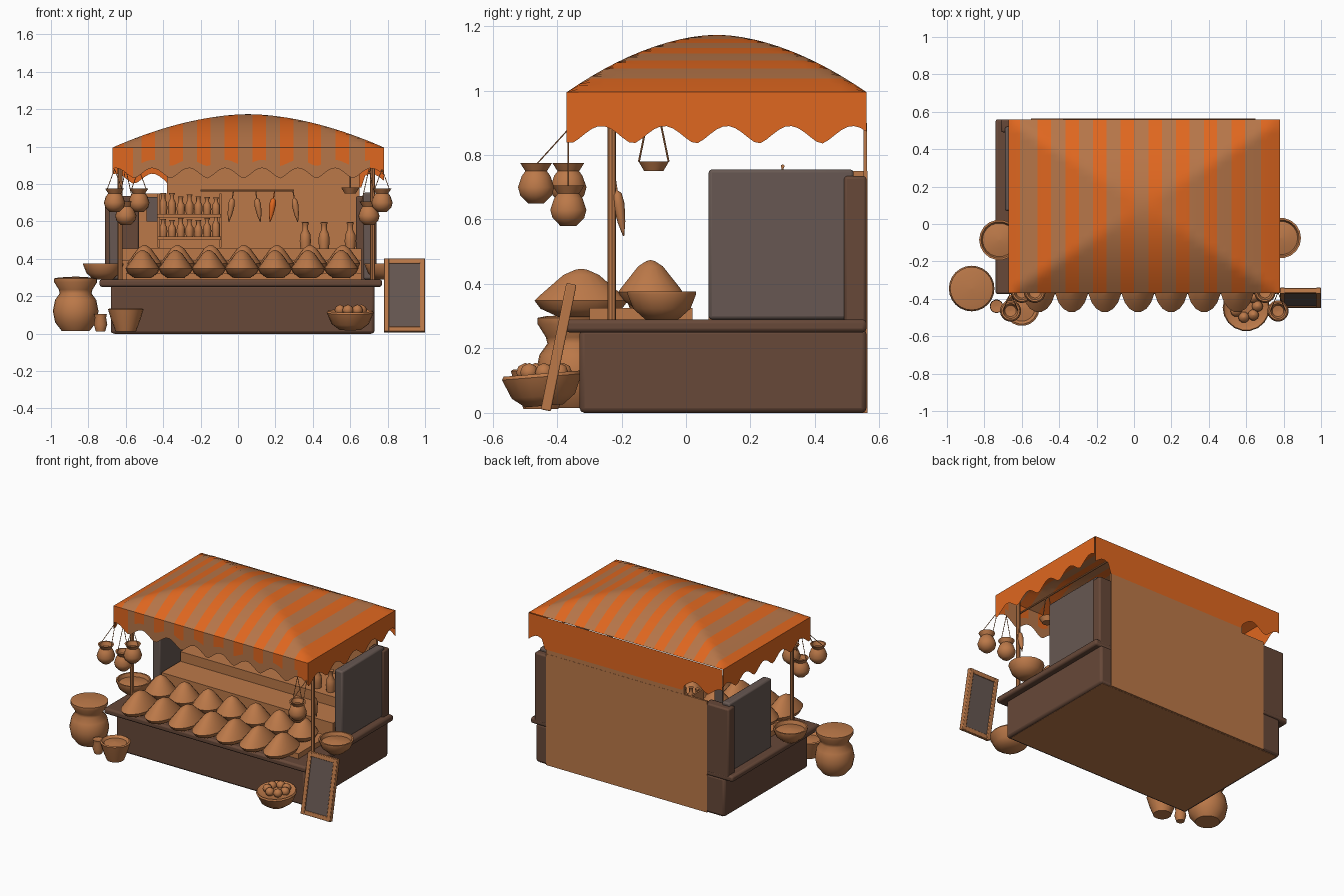
import bpy, bmesh, math, random
from mathutils import Vector, Matrix

random.seed(4)
old = bpy.data.objects.get("Cube")
if old:
    bpy.data.objects.remove(old)


def material(name, rgb):
    m = bpy.data.materials.new(name)
    m.use_nodes = True
    m.diffuse_color = (*rgb, 1)
    m.node_tree.nodes["Principled BSDF"].inputs["Base Color"].default_value = (*rgb, 1)
    return m


CLAY = material("warm clay", (0.5, 0.19, 0.066))
CLOTH = material("tan cloth", (0.47, 0.18, 0.066))
ORANGE = material("orange cloth", (0.74, 0.135, 0.014))
BROWN = material("dark wood", (0.135, 0.065, 0.04))
GREY = material("grey slate", (0.135, 0.097, 0.084))


def finish(name, bm, mats, angle=40):
    bmesh.ops.recalc_face_normals(bm, faces=bm.faces)
    me = bpy.data.meshes.new(name)
    bm.to_mesh(me)
    bm.free()
    ob = bpy.data.objects.new(name, me)
    bpy.context.collection.objects.link(ob)
    for m in mats:
        me.materials.append(m)
    bpy.ops.object.select_all(action='DESELECT')
    ob.select_set(True)
    bpy.context.view_layer.objects.active = ob
    bpy.ops.object.shade_smooth_by_angle(angle=math.radians(angle))
    return ob


def box(name, mat, x, y, z, bevel=0.0):
    bm = bmesh.new()
    lo, hi = Vector((x[0], y[0], z[0])), Vector((x[1], y[1], z[1]))
    bmesh.ops.create_cube(bm, size=1)
    for v in bm.verts:
        v.co = (lo + hi) / 2 + v.co * (hi - lo)
    ob = finish(name, bm, [mat])
    if bevel:
        b = ob.modifiers.new("bevel", 'BEVEL')
        b.width, b.segments = bevel, 2
    return ob


def lathe(name, mat, profile, at, scale=(1, 1, 1), tilt=(0, 0), segs=18):
    """Turn (radius, height) points round the vertical axis."""
    bm = bmesh.new()
    rings = [[bm.verts.new((r * math.cos(a), r * math.sin(a), z))
              for a in (math.tau * i / segs for i in range(segs))] for r, z in profile]
    for a, b in zip(rings, rings[1:]):
        for i in range(segs):
            j = (i + 1) % segs
            bm.faces.new((a[i], a[j], b[j], b[i]))
    bm.faces.new(rings[0])
    bm.faces.new(rings[-1])
    ob = finish(name, bm, [mat], 50)
    ob.location, ob.scale, ob.rotation_euler = at, scale, (*tilt, 0)
    return ob


def rod(name, mat, a, b, r):
    a, b = Vector(a), Vector(b)
    bm = bmesh.new()
    turn = (b - a).to_track_quat('Z', 'Y').to_matrix().to_4x4()
    bmesh.ops.create_cone(bm, cap_ends=True, segments=8, radius1=r, radius2=r, depth=(b - a).length,
                          matrix=Matrix.Translation((a + b) / 2) @ turn)
    return finish(name, bm, [mat])


# Counter, ledge, back wall and floor
box("counter_body", BROWN, (-0.68, 0.73), (-0.33, 0.56), (0, 0.26), 0.015)
box("counter_ledge", BROWN, (-0.74, 0.77), (-0.375, 0.56), (0.25, 0.29), 0.012)
box("floor_panel", CLAY, (-0.66, 0.71), (-0.31, 0.55), (-0.001, 0.02))
box("back_wall", CLAY, (-0.55, 0.65), (0.55, 0.563), (0, 0.75))
box("upper_back_wall", CLAY, (-0.38, 0.65), (0.55, 0.562), (0.74, 0.9))

# Side panels with rear corner posts
for side, x0, x1 in (("right", -0.69, -0.63), ("left", 0.67, 0.73)):
    box(side + "_side_panel", GREY, (x0, x1), (0.07, 0.52), (0.29, 0.755), 0.01)
box("right_corner_post", BROWN, (-0.71, -0.53), (0.49, 0.56), (0.27, 0.735), 0.01)
box("left_corner_post", BROWN, (0.63, 0.74), (0.49, 0.56), (0.27, 0.735), 0.01)

# Canopy roof: vaulted grid with stripes
X0, X1, Y0, Y1, RIM, RISE = -0.67, 0.78, -0.37, 0.56, 0.995, 0.178
edges = [X0, -0.61]
for k in range(-3, 5):
    c = -0.035 + 0.148 * k
    edges += [c - 0.036, c + 0.036]
edges += [0.68, X1]
SUB, NY = 4, 24
xs, stripe = [X0], []
for i, (a, b) in enumerate(zip(edges, edges[1:])):
    for s in range(1, SUB + 1):
        xs.append(a + (b - a) * s / SUB)
        stripe.append(1 - i % 2)
ys = [Y0 + (Y1 - Y0) * j / NY for j in range(NY + 1)]


def vault(t, lo, hi):
    u = 2 * (t - lo) / (hi - lo) - 1
    return 1 - abs(u) ** 1.8


bm = bmesh.new()
grid = [[bm.verts.new((x, y, RIM + RISE * min(vault(x, X0, X1), vault(y, Y0, Y1)))) for y in ys] for x in xs]
for i in range(len(xs) - 1):
    for j in range(NY):
        f = bm.faces.new((grid[i][j], grid[i + 1][j], grid[i + 1][j + 1], grid[i][j + 1]))
        f.material_index = stripe[i]
finish("canopy_roof", bm, [CLOTH, ORANGE])


# Valances: scalloped hanging strips
def hem(t, depth):
    return depth + 0.055 * abs(math.sin(math.pi * (t - 0.03) / 0.195)) ** 1.5


def back_hem(x, y):
    return 0.78 if -0.38 < x < 0.66 else hem(x, 0.8)


def valance(name, path, bottom, colour):
    bm = bmesh.new()
    cols = []
    for x, y in path:
        low = bottom(x, y)
        cols.append([bm.verts.new((x, y, z)) for z in (RIM, RIM * 0.4 + low * 0.6, low)])
    for n, (a, b) in enumerate(zip(cols, cols[1:])):
        for r in range(2):
            f = bm.faces.new((a[r], b[r], b[r + 1], a[r + 1]))
            f.material_index = colour(n, r)
    finish(name, bm, [CLOTH, ORANGE])


fine = [Y0 + (Y1 - Y0) * j / 48 for j in range(49)]
valance("front_valance", [(x, Y0) for x in xs], lambda x, y: hem(x, 0.83),
        lambda n, r: 1 if abs(xs[n] - 0.055) > 0.63 else stripe[n] * (1 - r))
valance("back_valance", [(x, Y1 + 0.006) for x in xs], back_hem, lambda n, r: 1)
for side, x in (("right", X0), ("left", X1)):
    valance(side + "_valance", [(x, y) for y in fine], lambda x, y: hem(y, 0.835), lambda n, r: 1)

# Front poles
for side, x in (("right", -0.63), ("left", 0.72)):
    rod(side + "_pole", CLAY, (x, -0.23, 0.28), (x, -0.23, 0.99), 0.013)

# Produce display: two rows of heaped bowls on a tray
box("display_tray", CLAY, (-0.6, 0.66), (-0.3, 0.02), (0.285, 0.325))
HEAP = [(0.045, 0), (0.08, 0.025), (0.092, 0.05), (0.086, 0.06), (0.068, 0.085), (0.035, 0.13), (0.012, 0.146), (0.001, 0.149)]
for i in range(7):
    x = -0.51 + 0.177 * i
    lathe(f"front_heap_{i}", CLAY, HEAP, (x, -0.325, 0.298), (1, 1.6, 1))
    lathe(f"rear_heap_{i}", CLAY, HEAP, (x + 0.01, -0.11, 0.325), (1, 1.1, 1))

# Side bowls sitting on the ledge ends
BOWL = [(0.05, 0), (0.09, 0.035), (0.108, 0.08), (0.108, 0.088), (0.098, 0.088), (0.09, 0.065), (0.05, 0.075), (0.001, 0.08)]
lathe("right_ledge_bowl", CLAY, BOWL, (-0.72, -0.085, 0.288))
lathe("left_ledge_bowl", CLAY, BOWL, (0.785, -0.075, 0.288))

# Back steps, shelves and bottles
box("middle_step", CLAY, (-0.62, 0.66), (0.07, 0.3), (0.28, 0.39))
box("back_step", CLAY, (-0.62, 0.66), (0.27, 0.55), (0.28, 0.455))
BOTTLE = [(0.026, 0), (0.03, 0.04), (0.027, 0.075), (0.015, 0.1), (0.015, 0.125), (0.021, 0.14), (0.001, 0.141)]
for i, x in enumerate((0.36, 0.46, 0.6)):
    lathe(f"tall_bottle_{i}", CLAY, BOTTLE, (x, 0.33, 0.455), segs=12)
for k, z in enumerate((0.5, 0.62)):
    box(f"wall_shelf_{k}", CLAY, (-0.43, -0.09), (0.4, 0.55), (z, z + 0.02))
    for i in range(7):
        lathe(f"shelf_jar_{k}_{i}", CLAY, BOTTLE, (-0.4 + 0.047 * i, 0.45, z + 0.02),
              (0.75, 0.75, random.uniform(0.6, 0.85)), segs=10)
for x in (-0.43, -0.1):
    box("shelf_side", CLAY, (x, x + 0.012), (0.42, 0.55), (0.46, 0.75))
box("hanging_slate", GREY, (-0.49, -0.43), (0.3, 0.31), (0.6, 0.73))

# Hanging rail with peppers
rod("pepper_rail", CLAY, (-0.2, 0.3, 0.765), (0.3, 0.3, 0.765), 0.006)
PEPPER = [(0.002, -0.13), (0.012, -0.09), (0.018, -0.04), (0.014, -0.01), (0.003, 0), (0.003, 0.04)]
for i, x in enumerate((-0.03, 0.1, 0.19, 0.3)):
    lathe(f"pepper_{i}", ORANGE if i == 2 else CLAY, PEPPER, (x, 0.3, 0.725), tilt=(0, 0.15 * (-1) ** i), segs=8)
lathe("pole_pepper", CLAY, PEPPER, (0.72, -0.215, 0.69), (1, 1, 1.1), (0.15, 0), segs=8)

# Hanging clay pots on strings
POT = [(0.025, 0), (0.05, 0.025), (0.057, 0.05), (0.045, 0.085), (0.034, 0.1), (0.05, 0.125), (0.04, 0.125), (0.03, 0.1), (0.001, 0.095)]
pots = [(-0.66, -0.465, 0.65), (-0.6, -0.365, 0.58), (-0.53, -0.365, 0.65), (0.77, -0.465, 0.65), (0.7, -0.365, 0.58)]
for i, (x, y, z) in enumerate(pots):
    lathe(f"hanging_pot_{i}", CLAY, POT, (x, y, z))
    for s in (-1, 1):
        rod(f"pot_string_{i}", CLAY, (x + 0.04 * s, y, z + 0.12), (x, max(y, Y0 + 0.005), 0.88), 0.002)

# Hanging scale dish
lathe("scale_dish", CLAY, [(0.03, 0), (0.048, 0.03), (0.04, 0.03), (0.001, 0.012)], (0.6, -0.1, 0.75))
for s in (-1, 1):
    rod("scale_string", CLAY, (0.6, -0.1 + 0.046 * s, 0.78), (0.6, -0.1 + 0.015 * s, 0.93), 0.003)
rod("scale_beam", CLAY, (0.6, -0.36, 0.93), (0.6, 0.55, 0.93), 0.006)

# Ground pots and baskets
lathe("large_jar", CLAY, [(0.075, 0.015), (0.11, 0.06), (0.122, 0.12), (0.11, 0.18), (0.085, 0.215), (0.09, 0.235),
      (0.115, 0.275), (0.115, 0.295), (0.09, 0.3), (0.001, 0.305)], (-0.868, -0.345, 0), segs=24)
lathe("small_jar", CLAY, [(0.025, 0.012), (0.036, 0.05), (0.03, 0.085), (0.034, 0.105), (0.001, 0.1)], (-0.735, -0.44, 0))
lathe("right_basket", CLAY, [(0.055, 0.012), (0.08, 0.08), (0.095, 0.13), (0.085, 0.135), (0.07, 0.12), (0.001, 0.13)], (-0.6, -0.45, 0))
lathe("left_basket", CLAY, [(0.06, 0.0), (0.1, 0.03), (0.126, 0.09), (0.12, 0.1), (0.1, 0.085), (0.001, 0.1)],
      (0.6, -0.44, 0.022), tilt=(0.08, 0))
for i in range(7):
    a = i * 0.9
    lathe(f"basket_fruit_{i}", CLAY, [(0.001, -0.03), (0.022, -0.018), (0.03, 0), (0.022, 0.02), (0.001, 0.03)],
          (0.6 + 0.06 * math.cos(a), -0.44 + 0.06 * math.sin(a), 0.125), segs=10)

# Leaning sign board: frame of four bars round a slate
W, H, BAR = 0.22, 0.4, 0.028
parts = [box("board_slate", GREY, (-W / 2 + 0.02, W / 2 - 0.02), (-0.008, 0.008), (0.02, H - 0.02))]
for s in (-1, 1):
    cx, cz = s * (W - BAR) / 2, H / 2 + s * (H - BAR) / 2
    parts.append(box("board_side_bar", CLAY, (cx - BAR / 2, cx + BAR / 2), (-0.016, 0.016), (0, H), 0.004))
    parts.append(box("board_cross_bar", CLAY, (-W / 2, W / 2), (-0.014, 0.014), (cz - BAR / 2, cz + BAR / 2), 0.004))
for p in parts:
    p.location = (0.89, -0.435, 0.008)
    p.rotation_euler = (-0.2, 0, 0)
